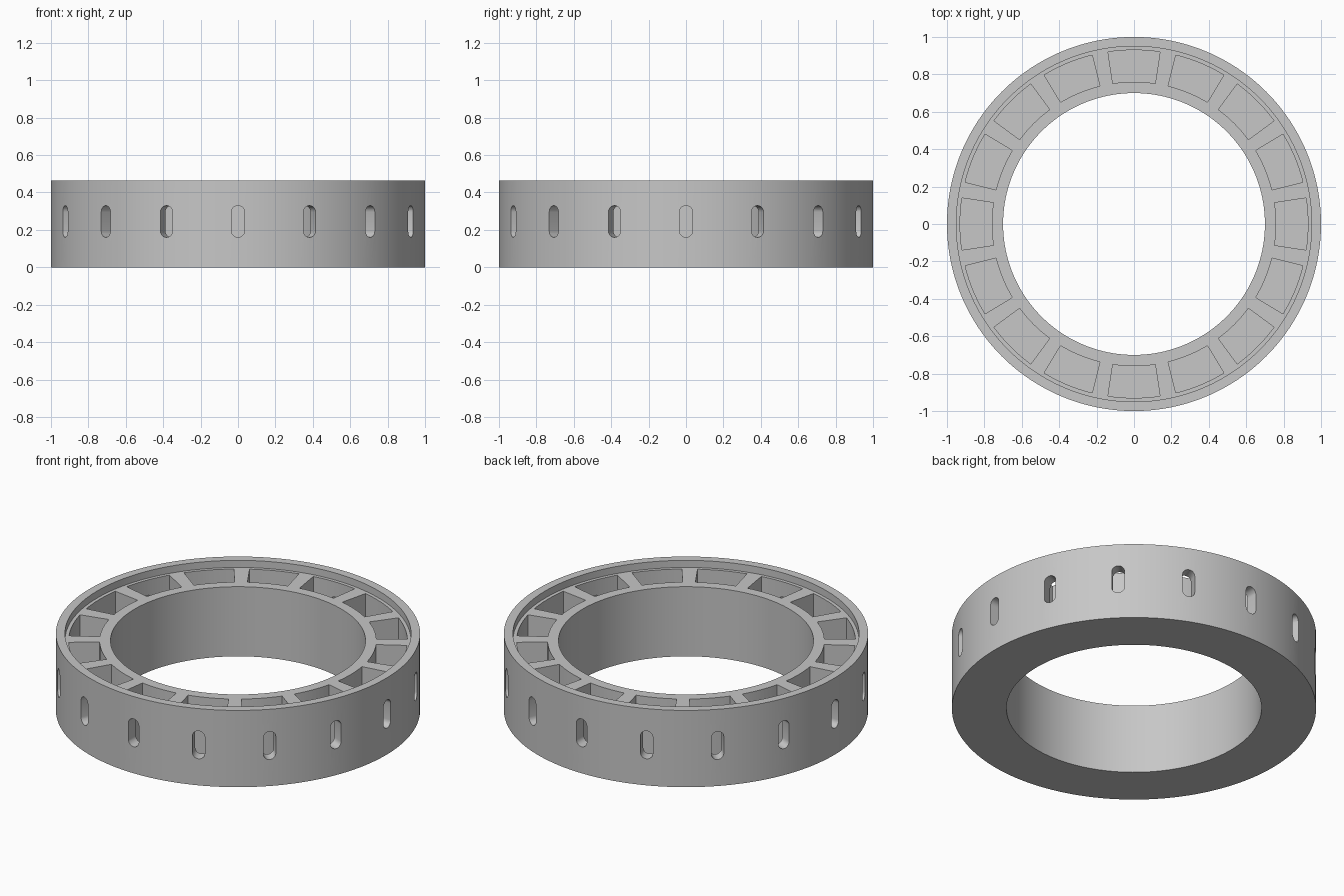
import bpy, bmesh
from math import sin, cos, pi, radians
from mathutils import Matrix, Vector

COUNT = 16
SEGMENTS = 192
HEIGHT = 0.465
LEDGE_Z = 0.422

cube = bpy.data.objects.get("Cube")
if cube:
    bpy.data.objects.remove(cube, do_unlink=True)

grey = bpy.data.materials.new("light grey")
grey.use_nodes = True
colour = (0.57, 0.57, 0.57, 1)
grey.diffuse_color = colour
grey.node_tree.nodes["Principled BSDF"].inputs["Base Color"].default_value = colour


def make_object(name, bm):
    bmesh.ops.recalc_face_normals(bm, faces=bm.faces)
    mesh = bpy.data.meshes.new(name)
    bm.to_mesh(mesh)
    bm.free()
    mesh.materials.append(grey)
    obj = bpy.data.objects.new(name, mesh)
    bpy.context.collection.objects.link(obj)
    return obj


def add_prism(bm, outline, direction):
    """Add a closed prism made by sweeping an outline along a vector."""
    face = bm.faces.new([bm.verts.new(p) for p in outline])
    swept = bmesh.ops.extrude_face_region(bm, geom=[face], use_keep_orig=True)
    verts = [v for v in swept["geom"] if isinstance(v, bmesh.types.BMVert)]
    bmesh.ops.translate(bm, verts=verts, vec=direction)


def arc(radius, start, end, steps):
    for i in range(steps + 1):
        a = start + (end - start) * i / steps
        yield radius * cos(a), radius * sin(a)


# Ring body: revolved section with a raised outer lip
profile = [(0.70, 0), (1, 0), (1, HEIGHT), (0.95, HEIGHT),
           (0.95, LEDGE_Z), (0.70, LEDGE_Z)]
bm = bmesh.new()
loops = []
for s in range(SEGMENTS):
    a = 2 * pi * s / SEGMENTS
    loops.append([bm.verts.new((r * cos(a), r * sin(a), z)) for r, z in profile])
for s, loop in enumerate(loops):
    following = loops[(s + 1) % SEGMENTS]
    for k in range(len(profile)):
        j = (k + 1) % len(profile)
        bm.faces.new((loop[k], following[k], following[j], loop[j]))
ring = make_object("ring_body", bm)

# Outlines of one open pocket and one rounded slot, both on the +x side
half = radians(8.6)
pocket = [Vector((x, y, 0.07)) for x, y in
          [*arc(0.93, -half, half, 10), *arc(0.76, half, -half, 10)]]
slot = [Vector((0.86, y, 0.295 + z)) for y, z in arc(0.035, 0, pi, 10)]
slot += [Vector((0.86, y, 0.195 + z)) for y, z in arc(0.035, pi, 2 * pi, 10)]

# Cut the pockets into the ledge, then the slots through the outer wall
for name, outline, sweep in (("pocket_cutter", pocket, Vector((0, 0, 0.5))),
                             ("slot_cutter", slot, Vector((0.25, 0, 0)))):
    bm = bmesh.new()
    for i in range(COUNT):
        turn = Matrix.Rotation(2 * pi * i / COUNT, 3, "Z")
        add_prism(bm, [turn @ p for p in outline], turn @ sweep)
    cutter = make_object(name, bm)
    cutter.hide_render = True
    bpy.context.view_layer.objects.active = ring
    cut = ring.modifiers.new(name, "BOOLEAN")
    cut.operation = "DIFFERENCE"
    cut.solver = "EXACT"
    cut.object = cutter
    bpy.ops.object.modifier_apply(modifier=cut.name)
    bpy.data.objects.remove(cutter, do_unlink=True)

# Smooth the round walls and keep the edges crisp
bpy.ops.object.select_all(action="DESELECT")
ring.select_set(True)
bpy.context.view_layer.objects.active = ring
bpy.ops.object.shade_smooth_by_angle(angle=radians(30))
